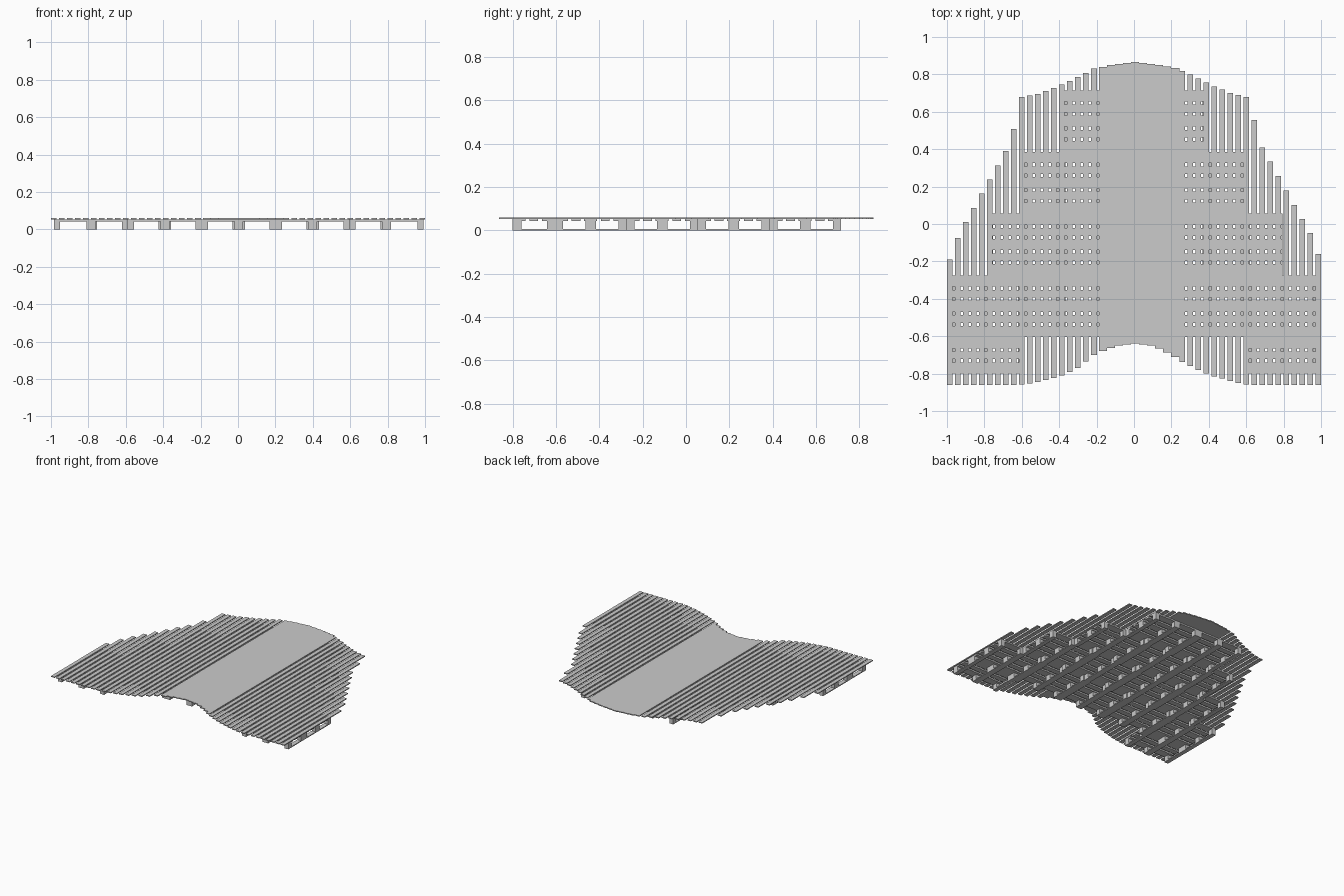
import bpy, bmesh
from mathutils import Matrix, Vector

if "Cube" in bpy.data.objects:
    bpy.data.objects.remove(bpy.data.objects["Cube"])

def add_box(bm, x0, x1, y0, y1, z0, z1):
    m = Matrix.Translation(Vector(((x0 + x1) / 2, (y0 + y1) / 2, (z0 + z1) / 2)))
    s = Matrix.Diagonal((x1 - x0, y1 - y0, z1 - z0, 1))
    bmesh.ops.create_cube(bm, size=1, matrix=m @ s)

def make_object(name, boxes):
    bm = bmesh.new()
    for b in boxes:
        add_box(bm, *b)
    me = bpy.data.meshes.new(name)
    bm.to_mesh(me)
    bm.free()
    ob = bpy.data.objects.new(name, me)
    bpy.context.collection.objects.link(ob)
    return ob

def lerp(pts, x):
    for (xa, ya), (xb, yb) in zip(pts, pts[1:]):
        if x <= xb:
            return ya + (yb - ya) * max(0, x - xa) / (xb - xa)
    return pts[-1][1]

# Outline of the deck: back and front edge heights over x
BACK = [(-.985, -.19), (-.94, -.07), (-.90, .01), (-.685, .39), (-.643, .505),
        (-.60, .68), (-.515, .695), (-.385, .745), (-.30, .785), (-.215, .83),
        (-.13, .85), (0, .865), (.13, .85), (.215, .835), (.30, .80),
        (.43, .735), (.515, .70), (.60, .68), (.643, .555), (.685, .41),
        (.90, .025), (.943, -.05), (.985, -.16)]
FRONT = [(-.62, -.862), (-.53, -.85), (-.43, -.825), (-.36, -.80), (-.30, -.77),
         (-.2, -.69), (-.1, -.652), (0, -.638), (.1, -.652), (.2, -.70),
         (.25, -.735), (.30, -.76), (.36, -.79), (.43, -.815), (.53, -.845), (.62, -.862)]

# Deck boards, laid tight in the middle and spaced at both sides
W, N = .03, 47
PITCH = (2 - W) / (N - 1)
boards = []
for k in range(N):
    x = -1 + k * PITCH
    xc = x + W / 2
    w = PITCH if 19 <= k <= 28 else W
    boards.append((x, x + w, lerp(FRONT, xc), lerp(BACK, xc), .053, .06))
make_object("deck_boards", boards)

# Pallets: slats along x, blocks, runners along y
PX, PY = .395, .33
SLATS = [(0, .06), (.077, .118), (.135, .195), (.212, .253), (.27, .33)]
BLOCK_X = [(0, .033), (.1735, .2215), (.362, .395)]
BLOCK_Y = [(0, .037), (.141, .189), (.293, .33)]

def pallet(name, x, y, half=False):
    first = 2 if half else 0
    by = [(.135, .175), BLOCK_Y[2]] if half else BLOCK_Y
    start = .135 if half else 0
    boxes = [(x, x + PX, y + a, y + b, .042, .053) for a, b in SLATS[first:]]
    for xa, xb in BLOCK_X:
        boxes.append((x + xa, x + xb, y + start, y + PY, 0, .007))
        boxes += [(x + xa, x + xb, y + a, y + b, .007, .042) for a, b in by]
    make_object(name, boxes)

# Rows of five, four, three and two pallets, staggered
for row, count in enumerate((5, 4, 3, 2)):
    for i in range(count):
        pallet(f"pallet_{row}_{i}", .004 + (i - count / 2) * PX, -.605 + row * PY)

# Half pallets at the front corners
for side, x in (("left", -.9835), ("right", .5965)):
    pallet(f"half_pallet_{side}", x, -.605 - PY, True)
